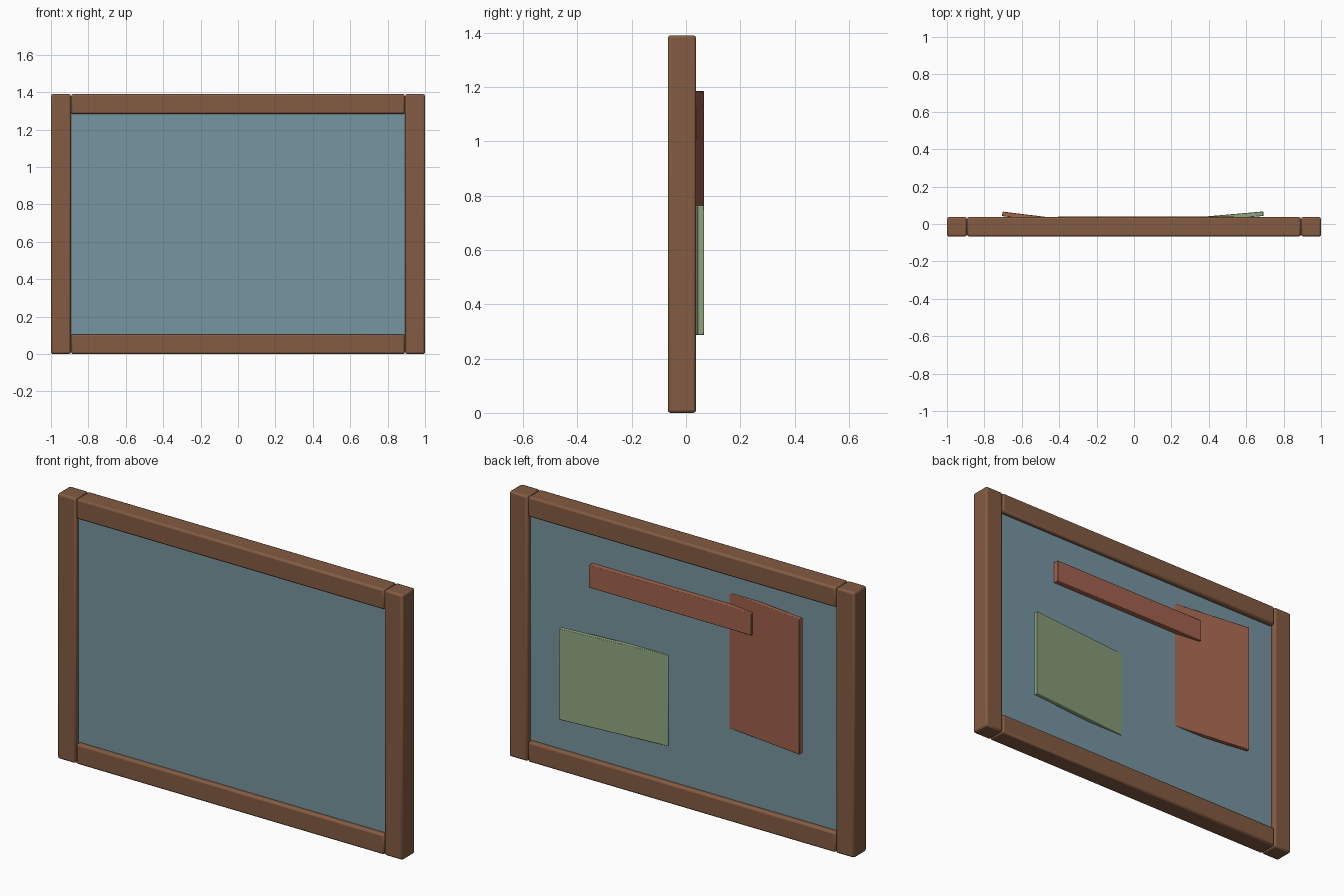
import bpy
from math import radians

if "Cube" in bpy.data.objects:
    bpy.data.objects.remove(bpy.data.objects["Cube"])


def material(name, rgb):
    m = bpy.data.materials.new(name)
    m.diffuse_color = (*rgb, 1)
    m.use_nodes = True
    m.node_tree.nodes["Principled BSDF"].inputs["Base Color"].default_value = m.diffuse_color
    return m


wood = material("wood", (0.23, 0.105, 0.055))
slate = material("slate", (0.18, 0.30, 0.35))
green = material("green_paper", (0.28, 0.38, 0.21))
terracotta = material("terracotta", (0.36, 0.125, 0.075))


def block(name, size, loc, mat, bevel=0.0, turn=0.0):
    """Box with optional rounded edges and a turn about z (degrees)."""
    bpy.ops.mesh.primitive_cube_add(size=1, location=loc)
    ob = bpy.context.object
    ob.name = name
    ob.scale = size
    bpy.ops.object.transform_apply(location=False, rotation=False, scale=True)
    ob.rotation_euler.z = radians(turn)
    ob.data.materials.append(mat)
    if bevel:
        b = ob.modifiers.new("bevel", 'BEVEL')
        b.width = bevel
        b.segments = 2
        bpy.ops.object.shade_smooth_by_angle(angle=radians(30))
    return ob


W, H, BAR, DEPTH, Y = 2.0, 1.39, 0.106, 0.104, -0.015

# Frame: two full-height stiles, two rails between them
for side, s in (("left", -1), ("right", 1)):
    block(f"{side}_stile", (BAR, DEPTH, H), (s * (W - BAR) / 2, Y, H / 2), wood, 0.01)
for name, z in (("bottom_rail", BAR / 2), ("top_rail", H - BAR / 2)):
    block(name, (W - 2 * BAR - 0.004, DEPTH, BAR), (0, Y, z), wood, 0.01)

# Recessed board
block("board_panel", (W - 2 * BAR + 0.02, 0.054, H - 2 * BAR + 0.02), (0, Y, H / 2), slate)

# Tilted sheets sunk into the back of the board, and a flat strip
block("green_sheet", (0.60, 0.024, 0.477), (0.393, 0.029, 0.525), green, 0.003, 5)
block("terracotta_sheet", (0.45, 0.024, 0.71), (-0.481, 0.027, 0.83), terracotta, 0.003, -7)
block("terracotta_strip", (0.942, 0.034, 0.118), (0.064, 0.024, 1.069), terracotta, 0.003)
